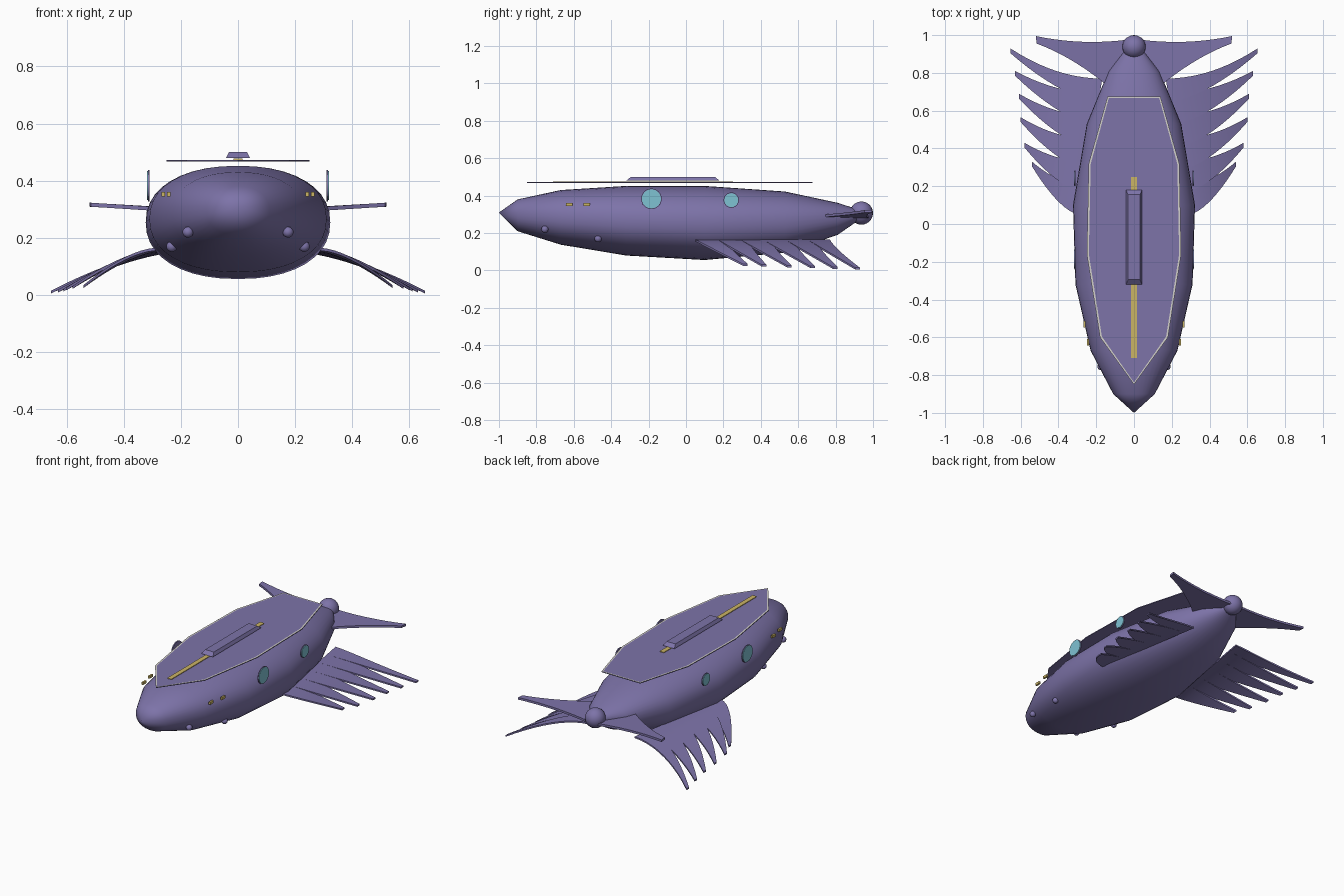
import bpy, bmesh, math
from mathutils import Matrix, Vector

cube = bpy.data.objects.get("Cube")
if cube:
    bpy.data.objects.remove(cube, do_unlink=True)


def material(name, rgb):
    m = bpy.data.materials.new(name)
    m.use_nodes = True
    m.diffuse_color = (*rgb, 1)
    m.node_tree.nodes["Principled BSDF"].inputs["Base Color"].default_value = (*rgb, 1)
    return m


PURPLE = material("dusty purple", (0.205, 0.172, 0.395))
CYAN = material("glass cyan", (0.21, 0.54, 0.65))
YELLOW = material("lamp yellow", (0.60, 0.46, 0.13))
WHITE = material("trim white", (0.64, 0.62, 0.60))


def finish(name, bm, *mats, smooth=True):
    bmesh.ops.recalc_face_normals(bm, faces=bm.faces)
    mesh = bpy.data.meshes.new(name)
    bm.to_mesh(mesh)
    bm.free()
    for m in mats:
        mesh.materials.append(m)
    if smooth:
        mesh.shade_smooth()
        mesh.set_sharp_from_angle(angle=math.radians(35))
    obj = bpy.data.objects.new(name, mesh)
    bpy.context.collection.objects.link(obj)
    return obj


def box(name, center, size, mat, top_scale=(1, 1)):
    bm = bmesh.new()
    bmesh.ops.create_cube(bm, size=1)
    for v in bm.verts:
        if v.co.z > 0:
            v.co.x *= top_scale[0]
            v.co.y *= top_scale[1]
        v.co = Vector(a * b for a, b in zip(v.co, size)) + Vector(center)
    return finish(name, bm, mat, smooth=False)


def ball(name, center, r, mat):
    bm = bmesh.new()
    bmesh.ops.create_uvsphere(bm, u_segments=20, v_segments=12, radius=r,
                              matrix=Matrix.Translation(center))
    return finish(name, bm, mat)


def disc(name, center, r, depth, mat):
    bm = bmesh.new()
    bmesh.ops.create_cone(bm, cap_ends=True, segments=24, radius1=r, radius2=r, depth=depth,
                          matrix=Matrix.Translation(center) @ Matrix.Rotation(math.pi / 2, 4, "Y"))
    return finish(name, bm, mat)


def blade(name, lead, trail, side, thickness):
    """Thin curved fin between a leading and a trailing edge."""
    bm = bmesh.new()
    rows = [[bm.verts.new((side * p.x, p.y, p.z + dz))
             for p, dz in ((a, h), (b, h), (b, -h), (a, -h))]
            for a, b in zip(lead, trail) for h in [thickness / 2]]
    for r, s in zip(rows, rows[1:]):
        for k in range(4):
            bm.faces.new((r[k], r[(k + 1) % 4], s[(k + 1) % 4], s[k]))
    bm.faces.new(rows[0])
    bm.faces.new(rows[-1])
    return finish(name, bm, PURPLE)


# Hull: oval rings (y, half width, bottom, top) joined from nose to tail
stations = [(-0.9, 0.11, 0.21, 0.38), (-0.67, 0.23, 0.138, 0.43), (-0.32, 0.31, 0.08, 0.452),
            (0.1, 0.323, 0.056, 0.452), (0.53, 0.25, 0.095, 0.422),
            (0.81, 0.135, 0.19, 0.362), (0.94, 0.03, 0.28, 0.32)]
SEG = 40
bm = bmesh.new()
rings = []
for y, w, lo, hi in stations:
    ring = []
    for i in range(SEG):
        a = 2 * math.pi * i / SEG
        c, s = math.cos(a), math.sin(a)
        x = math.copysign(abs(c) ** 0.9, c) * w
        z = (hi + lo) / 2 + math.copysign(abs(s) ** 0.9, s) * (hi - lo) / 2
        ring.append(bm.verts.new((x, y, z)))
    rings.append(ring)
nose = bm.verts.new((0, -1, 0.31))
for i in range(SEG):
    j = (i + 1) % SEG
    bm.faces.new((nose, rings[0][i], rings[0][j]))
    for r, s in zip(rings, rings[1:]):
        bm.faces.new((r[i], r[j], s[j], s[i]))
bm.faces.new(rings[-1])
finish("hull", bm, PURPLE)
ball("tail_ball", (0, 0.938, 0.307), 0.062, PURPLE)

# Floating deck plate with a pale border inset into its top
half = [(0.18, -0.6), (0.25, -0.16), (0.24, 0.32), (0.14, 0.675)]
outline = [(0, -0.85)] + half + [(-x, y) for x, y in reversed(half)]
bm = bmesh.new()
top = bm.faces.new([bm.verts.new((x, y, 0.468)) for x, y in outline])
grown = bmesh.ops.extrude_face_region(bm, geom=[top], use_keep_orig=True)["geom"]
for v in grown:
    if isinstance(v, bmesh.types.BMVert):
        v.co.z += 0.005
bmesh.ops.recalc_face_normals(bm, faces=bm.faces)
lid = [f for f in bm.faces if f.calc_center_median().z > 0.472]
for f in bmesh.ops.inset_individual(bm, faces=lid, thickness=0.011)["faces"]:
    f.material_index = 1
finish("deck_plate", bm, PURPLE, WHITE, smooth=False)

# Deck stripe and raised hatch
box("deck_stripe", (0, -0.23, 0.475), (0.03, 0.96, 0.004), YELLOW)
box("deck_hatch", (0, -0.07, 0.49), (0.084, 0.5, 0.02), PURPLE, top_scale=(0.75, 0.9))

for side, label in ((1, "left"), (-1, "right")):
    # Round windows: frame with glass on the outside
    for tag, y, z, r in (("front", -0.185, 0.383, 0.055), ("rear", 0.242, 0.376, 0.041)):
        disc(f"{label}_{tag}_window_frame", (side * 0.312, y, z), r, 0.006, PURPLE)
        disc(f"{label}_{tag}_window_glass", (side * 0.3165, y, z), r - 0.004, 0.004, CYAN)

    # Small lamps and lower knobs
    for tag, y in (("front", -0.625), ("rear", -0.53)):
        box(f"{label}_{tag}_lamp", (side * (0.243 if tag == "front" else 0.262), y, 0.353),
            (0.012, 0.034, 0.016), YELLOW)
    ball(f"{label}_front_knob", (side * 0.175, -0.755, 0.22), 0.019, PURPLE)
    ball(f"{label}_rear_knob", (side * 0.232, -0.47, 0.17), 0.019, PURPLE)

    # Drooping fin of six swept feathers
    tips = [(0.54, 0.33), (0.58, 0.43), (0.6, 0.565), (0.61, 0.69), (0.63, 0.81), (0.655, 0.93)]
    for i, (tx, ty) in enumerate(tips):
        y0 = 0.05 + 0.12 * i
        y1 = y0 + (0.12 if i == 5 else 0.16)
        tip_z = 0.03 - 0.004 * i
        lead, trail = [], []
        for k in range(11):
            t = k / 10
            z = 0.16 + (tip_z - 0.16) * t ** 1.6
            for edge, ry, ey, power in ((lead, y0, ty - 0.025, 1.6), (trail, y1, ty, 2)):
                rx = 0.29 - 0.17 * max(0, ry - 0.05)
                edge.append(Vector((rx + (tx - rx) * t, ry + (ey - ry) * t ** power, z)))
        blade(f"{label}_feather_{i + 1}", lead, trail, side, 0.01)

    # Horizontal tail fin
    lead, trail = [], []
    for k in range(11):
        t = k / 10
        z = 0.288 + 0.028 * t
        lead.append(Vector((0.08 + 0.435 * t, 0.68 + 0.39 * t - 0.115 * t * t, z)))
        trail.append(Vector((0.04 + 0.48 * t, 0.975 - 0.06 * t + 0.08 * t * t, z)))
    blade(f"{label}_tail_fin", lead, trail, side, 0.014)
